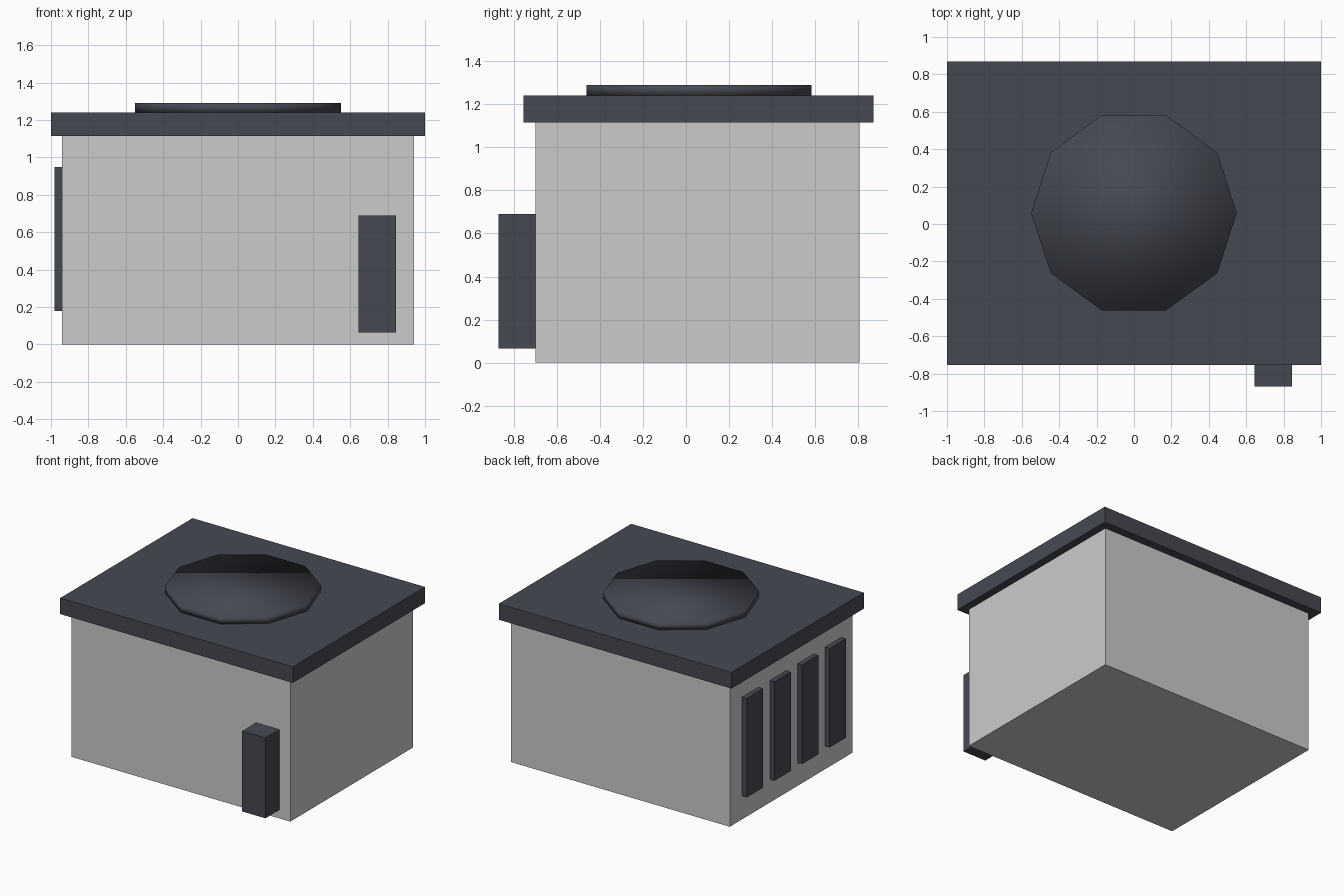
import bpy
import bmesh
from mathutils import Matrix, Vector

if "Cube" in bpy.data.objects:
    bpy.data.objects.remove(bpy.data.objects["Cube"])

dark = bpy.data.materials.new("dark_grey")
dark.diffuse_color = (0.06, 0.066, 0.082, 1.0)
dark.use_nodes = True
dark.node_tree.nodes["Principled BSDF"].inputs["Base Color"].default_value = dark.diffuse_color


def add_object(name, bm, material=None):
    mesh = bpy.data.meshes.new(name)
    bm.to_mesh(mesh)
    bm.free()
    obj = bpy.data.objects.new(name, mesh)
    bpy.context.collection.objects.link(obj)
    if material:
        mesh.materials.append(material)
    return obj


def box(name, low, high, material=None):
    low, high = Vector(low), Vector(high)
    bm = bmesh.new()
    bmesh.ops.create_cube(bm, size=1.0)
    bmesh.ops.scale(bm, vec=high - low, verts=bm.verts)
    bmesh.ops.translate(bm, vec=(low + high) / 2, verts=bm.verts)
    return add_object(name, bm, material)


# Main housing and overhanging lid
box("housing", (-0.94, -0.70, 0.0), (0.94, 0.805, 1.115))
box("lid", (-1.0, -0.755, 1.115), (1.0, 0.87, 1.24), dark)

# Ten-sided disc on the lid, softly shaded across its rim
bm = bmesh.new()
bmesh.ops.create_cone(bm, cap_ends=True, segments=10, radius1=0.55, radius2=0.55,
                      depth=0.05, matrix=Matrix.Translation((0, 0.06, 1.265))
                      @ Matrix.Rotation(1.5707963, 4, "Z"))
# Put a corner exactly on the x axis
corner = min(bm.verts, key=lambda v: abs(v.co.y - 0.06))
angle = Vector((1, 0)).angle_signed(Vector((corner.co.x, corner.co.y - 0.06)))
bmesh.ops.rotate(bm, verts=bm.verts, cent=(0, 0.06, 0),
                 matrix=Matrix.Rotation(angle, 3, "Z"))
for face in bm.faces:
    face.smooth = True
add_object("top_disc", bm, dark)

# Service box on the front
box("front_box", (0.645, -0.87, 0.065), (0.845, -0.70, 0.69), dark)

# Row of four vent slats on the left side
for i in range(4):
    y = 0.552 - 0.339 * i
    box(f"vent_slat_{i + 1}", (-0.98, y - 0.1, 0.18), (-0.94, y + 0.1, 0.95), dark)
